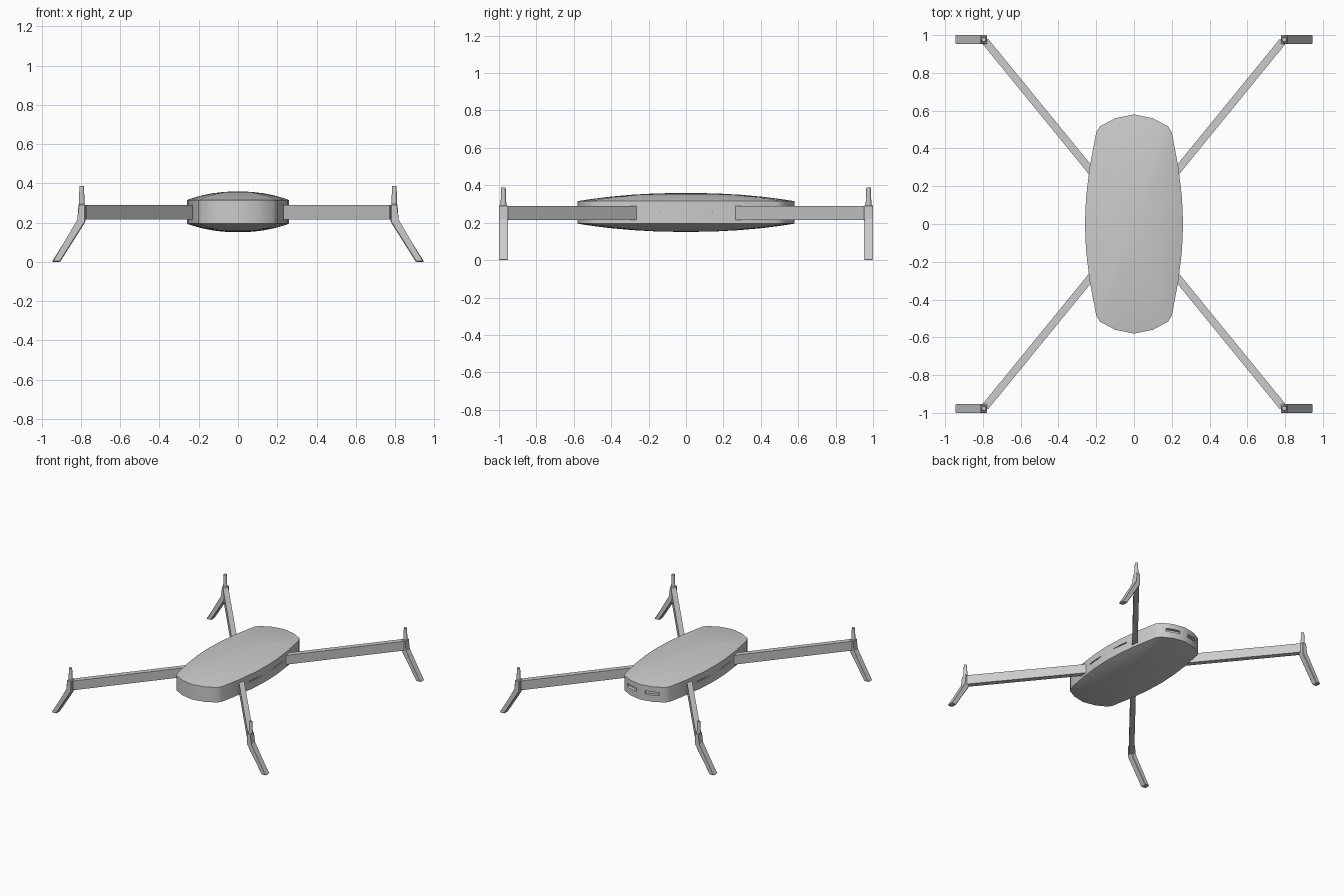
import bpy, bmesh, math
from mathutils import Matrix, Vector

if "Cube" in bpy.data.objects:
    bpy.data.objects.remove(bpy.data.objects["Cube"])


def finish(name, bm, angle=30):
    bmesh.ops.recalc_face_normals(bm, faces=bm.faces[:])
    me = bpy.data.meshes.new(name)
    bm.to_mesh(me)
    bm.free()
    ob = bpy.data.objects.new(name, me)
    bpy.context.collection.objects.link(ob)
    if angle:
        bpy.ops.object.select_all(action='DESELECT')
        ob.select_set(True)
        bpy.context.view_layer.objects.active = ob
        bpy.ops.object.shade_smooth_by_angle(angle=math.radians(angle))
    return ob


def loft(bm, rings):
    """Bridge closed rings of equal length and cap both ends."""
    vs = [[bm.verts.new(p) for p in r] for r in rings]
    n = len(vs[0])
    for a, b in zip(vs, vs[1:]):
        for i in range(n):
            j = (i + 1) % n
            bm.faces.new((a[i], a[j], b[j], b[i]))
    bm.faces.new(vs[0])
    bm.faces.new(vs[-1])


def add_box(bm, loc, size, rot):
    m = Matrix.Translation(loc) @ Matrix.Rotation(rot, 4, 'Z') @ Matrix.Diagonal((*size, 1))
    bmesh.ops.create_cube(bm, size=1, matrix=m)


# Body: barrel-sided outline with pillowed top and bottom
q = [(0, .58), (.1, .56), (.18, .517), (.2, .485), (.235, .3), (.254, .14), (.26, 0)]
half = q + [(x, -y) for x, y in q[-2::-1]]
outline = half + [(-x, y) for x, y in half[-2:0:-1]]
steps = [.1, .3, .5, .7, .85, .95, 1]


def ring(s, sign):
    z = .255 + sign * (.06 + .044 * (1 - s ** 2.2))
    return [(x * s, y * s, z) for x, y in outline]


bm = bmesh.new()
loft(bm, [ring(s, -1) for s in steps] + [ring(s, 1) for s in reversed(steps)])
body = finish("body", bm)

# Vent slots: two at the back, thin grooves on each side
bm = bmesh.new()
for sx in (1, -1):
    add_box(bm, (sx * .093, .56, .26), (.11, .05, .026), -sx * math.radians(20))
    for sy in (1, -1):
        add_box(bm, (sx * .256, sy * .14, .26), (.02, .14, .008), sx * sy * math.radians(6))
cutter = finish("vent_cutter", bm, 0)
cutter.hide_render = True
cutter.hide_viewport = True
mod = body.modifiers.new("vents", 'BOOLEAN')
mod.operation = 'DIFFERENCE'
mod.object = cutter
mod.solver = 'EXACT'

# Arms, splayed legs and motor pegs at the four corners
leg_profile = [(.777, .294), (.812, .294), (.814, .215), (.948, 0), (.906, 0), (.777, .205)]
for sx, nx in ((1, "right"), (-1, "left")):
    for sy, ny in ((1, "back"), (-1, "front")):
        tag = f"{ny}_{nx}"
        a, b = Vector((sx * .21, sy * .26, .252)), Vector((sx * .788, sy * .968, .252))
        d = b - a
        bm = bmesh.new()
        add_box(bm, (a + b) / 2, (d.length, .04, .074), math.atan2(d.y, d.x))
        finish("arm_" + tag, bm, 0)

        bm = bmesh.new()
        loft(bm, [[(sx * x, sy * y, z) for x, z in leg_profile] for y in (.953, 1.0)])
        bmesh.ops.bevel(bm, geom=bm.edges[:], offset=.004, segments=1, affect='EDGES')
        finish("leg_" + tag, bm, 0)

        bm = bmesh.new()
        bmesh.ops.create_cone(bm, cap_ends=True, segments=10, radius1=.016, radius2=.012,
                              depth=.105, matrix=Matrix.Translation((sx * .796, sy * .976, .3345)))
        finish("motor_peg_" + tag, bm, 40)
